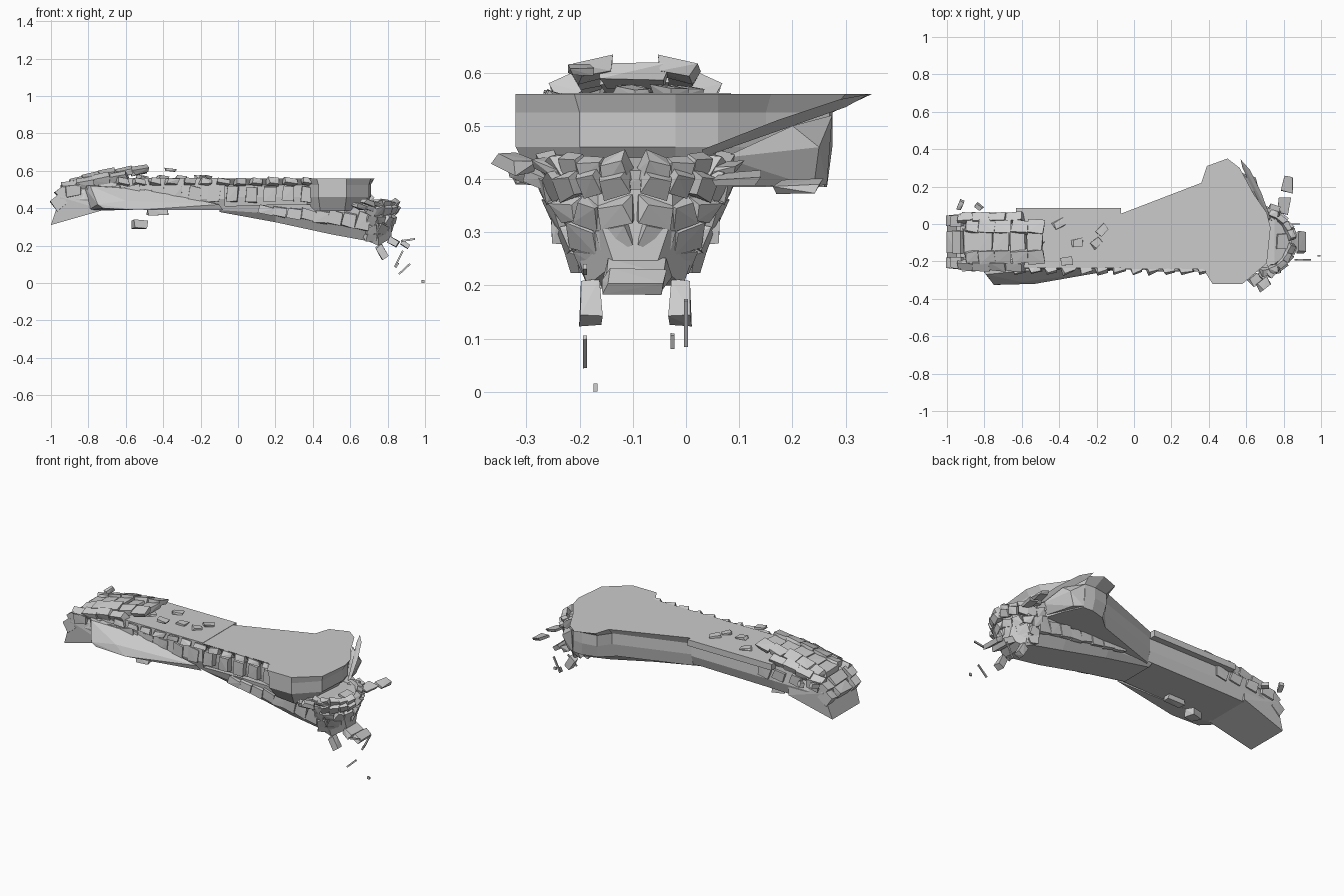
import bpy, bmesh, math, random
from mathutils import Vector, Euler

random.seed(4)
CY = -0.095  # symmetry plane of the long body


def finish(name, bm):
    bmesh.ops.recalc_face_normals(bm, faces=bm.faces)
    me = bpy.data.meshes.new(name)
    bm.to_mesh(me)
    bm.free()
    ob = bpy.data.objects.new(name, me)
    bpy.context.collection.objects.link(ob)
    return ob


def loft(name, rings):
    bm = bmesh.new()
    vs = [[bm.verts.new(p) for p in r] for r in rings]
    n = len(rings[0])
    for a, b in zip(vs, vs[1:]):
        for i in range(n):
            bm.faces.new((a[i], a[(i + 1) % n], b[(i + 1) % n], b[i]))
    bm.faces.new(vs[0])
    bm.faces.new(vs[-1])
    return finish(name, bm)


def hull(name, pts):
    bm = bmesh.new()
    for p in pts:
        bm.verts.new(p)
    r = bmesh.ops.convex_hull(bm, input=bm.verts)
    junk = {g for g in r["geom_interior"] + r["geom_unused"] if isinstance(g, bmesh.types.BMVert)}
    bmesh.ops.delete(bm, geom=list(junk), context='VERTS')
    bmesh.ops.dissolve_limit(bm, angle_limit=0.02, verts=bm.verts, edges=bm.edges)
    return finish(name, bm)


def chunk(name, loc, size, rot=(0, 0, 0), jit=0.4, mirror=False):
    """Irregular shard; optionally a twin across the body's centre plane."""
    pts = []
    for i in range(8):
        s = [(1 if i >> k & 1 else -1) * 0.5 * size[k] * (1 - jit * random.random()) for k in range(3)]
        v = Vector(s)
        v.rotate(Euler(rot))
        pts.append(v + Vector(loc))
    hull(name, pts)
    if mirror:
        hull(name + "_twin", [(p.x, 2 * CY - p.y, p.z) for p in pts])


def section(x, w_low, w_mid, w_top, zb, zm, zt, c=CY):
    half = [(w_low, zb), (w_mid, zm), (w_top, zt)]
    return [(x, c + w, z) for w, z in half] + [(x, c - w, z) for w, z in half[::-1]]


# broad forward deck with flared wing
top = [(-.07, -.24), (.37, -.24), (.42, -.32), (.58, -.32), (.71, -.21), (.73, -.02), (.71, .06),
       (.64, .16), (.565, .3), (.5, .35), (.39, .31), (.36, .22), (-.07, .055)]
mid = [(-.07, -.21), (.37, -.21), (.43, -.32), (.58, -.32), (.7, -.2), (.71, -.02), (.69, .06),
       (.63, .15), (.565, .27), (.5, .275), (.41, .26), (.36, .19), (-.07, .05)]
low = [(-.07, -.2), (.37, -.2), (.44, -.26), (.57, -.28), (.63, -.2), (.65, -.02), (.65, .06),
       (.62, .15), (.57, .26), (.51, .265), (.42, .24), (.34, .17), (-.07, .03)]
loft("forward_deck", [[(x, y, z) for x, y in p] for p, z in
                      ((low, .385), (mid, .46), (mid, .525), (top, .56))])
# split blade along the wing's leading edge
hull("wing_blade", [(.57, .345, .56), (.62, .29, .55), (.68, .17, .51), (.73, .03, .455),
                    (.71, .03, .44), (.58, .3, .535)])
hull("wing_cheek", [(.57, .275, .52), (.66, .2, .5), (.7, .07, .44), (.66, .07, .39), (.62, .24, .385),
                    (.57, .265, .39), (.65, .25, .46)])

# rear body and stern
loft("rear_body", [section(x, *s) for x, s in (
    (-.93, (.12, .14, .11, .35, .44, .50)),
    (-.82, (.13, .15, .13, .385, .45, .54)),
    (-.62, (.13, .15, .14, .39, .45, .56)),
    (-.07, (.125, .145, .14, .395, .45, .555)))])
loft("rear_top_plate", [[(x, y, z) for x, y in ((-.63, -.235), (-.07, -.235), (-.07, .085), (-.63, .085))]
                        for z in (.525, .562)])
hull("stern_wedge", [(x, CY + s * w, z) for s in (-1, 1) for x, w, z in
                     ((-1, .13, .31), (-.95, .145, .46), (-.86, .13, .5), (-.72, .15, .39), (-.72, .14, .5))])

# long blister on the front side
hull("side_blister", [(-.83, -.22, .525), (-.79, -.27, .52), (-.75, -.325, .42), (-.72, -.325, .4),
                      (-.53, -.32, .39), (-.08, -.23, .39), (-.1, -.245, .42), (-.8, -.22, .39),
                      (-.5, -.24, .5), (-.6, -.31, .44)])

# tapering lower jaw
loft("lower_jaw", [section(x, *s) for x, s in (
    (-.1, (.10, .12, .13, .38, .39, .41)),
    (.2, (.10, .13, .14, .325, .37, .42)),
    (.5, (.10, .14, .145, .26, .33, .42)),
    (.69, (.09, .14, .15, .225, .31, .42)),
    (.77, (.06, .10, .10, .22, .32, .42)))])

# side panels, overhanging lip teeth and jaw panels at regular spacing
for i in range(11):
    x = -.63 + i * .1
    chunk("side_panel", (x, -.222, .475), (.07, .05, .09), (0, .08, 0), .25)
for i in range(12):
    chunk("lip_tooth", (-.62 + i * .09, -.24, .54), (.08, .055, .04), (-.3, .15, .3), .45)
for i in range(8):
    t = i / 7
    chunk("jaw_panel", (.15 + .52 * t, CY - .145, .39 - .06 * t), (.085, .03, .05 + .05 * t),
          (0, .2, 0), .35, True)

# overlapping armour crest at the stern
for i, (x, z) in enumerate(((-.87, .545), (-.8, .565), (-.71, .585), (-.62, .595), (-.53, .605))):
    h = .035
    chunk("crest_centre", (x, CY, z - .01), (.1, .14, h), (0, -.2, 0), .3)
    chunk("crest_inner", (x + .01, CY - .08, z), (.1, .08, h), (.25, -.2, .1), .35, True)
    if i < 4:
        chunk("crest_outer", (x - .02, CY - .125, z - .03), (.11, .06, .05), (.5, -.15, -.1), .35, True)
for x, z in ((-.96, .43), (-.93, .48)):
    chunk("stern_centre", (x, CY, z), (.07, .13, .07), (0, -.7, 0), .25)
    chunk("stern_side", (x, CY - .115, z), (.08, .07, .08), (0, -.7, 0), .3, True)
for x in (-.88, -.77, -.66, -.56):
    chunk("stern_cheek", (x, CY - .14, .49), (.09, .04, .07), (0, -.2, 0), .35, True)

# thin plates lying on the deck
for x, y, z in ((-.51, -.1, .565), (-.4, 0, .565), (-.36, -.2, .605), (-.2, -.1, .565),
                (-.17, -.03, .565), (-.3, -.1, .565)):
    chunk("deck_plate", (x, y, z), (.07, .05, .02), (0, .15, random.random()), .4)

# shattered mask of plates curved around the nose
loft("nose_core", [section(x, *s) for x, s in (
    (.68, (.10, .15, .13, .23, .33, .42)),
    (.75, (.09, .13, .12, .2, .32, .43)),
    (.82, (.04, .07, .07, .24, .33, .41)))])
for z, r, n in ((.42, .16, 5), (.39, .165, 5), (.34, .145, 4), (.29, .125, 3), (.25, .11, 3)):
    for i in range(n):
        a = math.radians(8 + 84 * (i + .3) / n)
        chunk("mask_plate", (.675 + (r + .005) * math.cos(a), CY - r * math.sin(a), z),
              (.045, r * 1.3 / n + .025, .06), (random.uniform(-.4, .4), .4, -a), .5, True)
chunk("brow", (.8, CY, .41), (.09, .09, .04), (0, .3, 0), .2)
chunk("chin", (.83, CY, .22), (.07, .14, .04), (0, .5, 0), .3)
chunk("chin_tip", (.895, CY, .205), (.06, .13, .03), (0, .6, 0), .35)

# loose side fins by the nose
for x, y, z in ((.65, -.3, .41), (.69, -.32, .43), (.7, -.27, .4), (.74, -.25, .42)):
    chunk("near_fin", (x, y, z), (.08, .06, .03), (.1, .3, .7), .45)
for x, y, z in ((.82, .21, .385), (.8, .1, .4), (.75, .06, .42)):
    chunk("far_fin", (x, y, z), (.07, .1, .02), (.05, .2, -.1), .4)

# fallen fragments
chunk("tusk", (.77, CY - .085, .165), (.06, .045, .085), (0, -.5, .1), .5, True)
for x, y, z, l, t in ((.86, 0, .13, .1, -1.1), (.89, -.19, .075, .085, -.75), (.85, -.025, .095, .03, -1.1),
                      (.91, -.19, .23, .08, -.15), (.99, -.17, .008, .016, 0)):
    chunk("splinter", (x, y, z), (l, .008, .016 if l < .02 else .01), (0, t, 0), .1)
chunk("belly_shard", (-.53, -.14, .315), (.09, .08, .055), (0, 0, .3), .4)
chunk("belly_strip", (-.43, -.18, .38), (.12, .05, .04), (0, 0, 0), .3)
chunk("loose_flake", (-.93, .1, .52), (.03, .06, .03), (.3, 0, -.4), .4)
chunk("loose_flake_low", (-.83, .09, .5), (.05, .03, .03), (.3, 0, -.7), .4)
